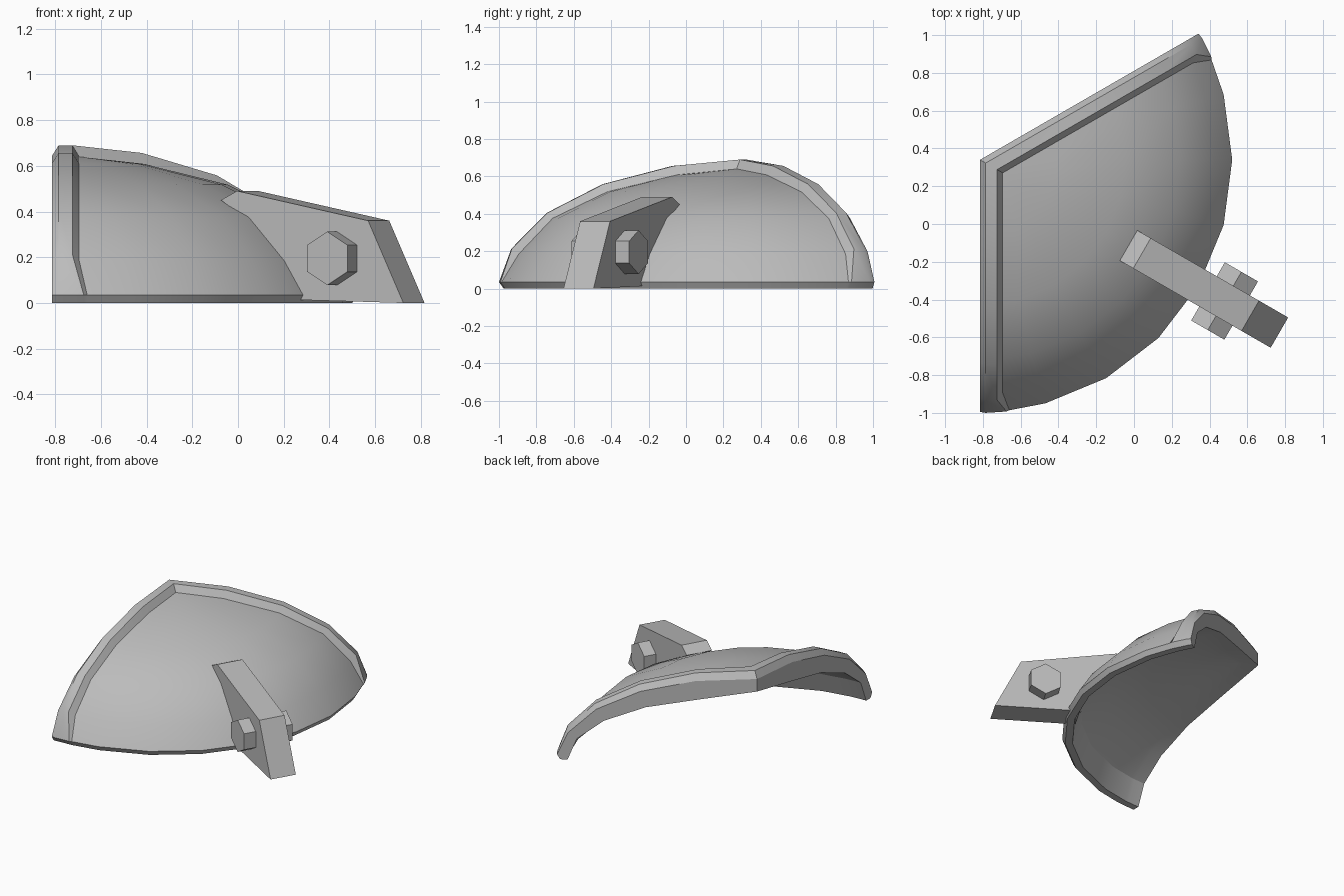
import bpy, bmesh
from math import sin, cos, asin, sqrt, radians, pi
from mathutils import Vector, Matrix

if "Cube" in bpy.data.objects:
    bpy.data.objects.remove(bpy.data.objects["Cube"])

steel = bpy.data.materials.new("plain grey steel")
grey = (0.5, 0.5, 0.5, 1)
steel.diffuse_color = grey
steel.use_nodes = True
steel.node_tree.nodes["Principled BSDF"].inputs["Base Color"].default_value = grey

CORNER = Vector((-0.815, 0.34, 0))     # where the two straight edges meet
FIRST, LAST = radians(-90), radians(30)
MID = (FIRST + LAST) / 2
STEPS = 8


def finish(name, bm):
    bmesh.ops.remove_doubles(bm, verts=bm.verts, dist=0.0005)
    bmesh.ops.recalc_face_normals(bm, faces=bm.faces)
    mesh = bpy.data.meshes.new(name)
    bm.to_mesh(mesh)
    bm.free()
    mesh.materials.append(steel)
    ob = bpy.data.objects.new(name, mesh)
    bpy.context.collection.objects.link(ob)
    bpy.ops.object.select_all(action='DESELECT')
    ob.select_set(True)
    bpy.context.view_layer.objects.active = ob
    bpy.ops.object.shade_smooth_by_angle(angle=radians(28))
    return ob


def polar(angle, r):
    return Vector((cos(angle) * r, sin(angle) * r, 0))


def edge_point(angle, side, r, d):
    """Point at distance r from the corner, on a line d inside a straight edge."""
    along = max(sqrt(max(r * r - d * d, 0)), d / sqrt(3))
    return CORNER + polar(angle, along) + polar(angle + side * pi / 2, d)


# Dome shell: radial profiles for raised rim, panel and underside
def quarter(radius, height, n=5):
    return [(radius * sin(i * pi / 10), height * cos(i * pi / 10)) for i in range(n)]


foot = (1.315, 0)
under = [(1.265, 0)] + quarter(1.265, 0.5)[:0:-1] + [(0, 0.55)]
rim = quarter(1.34, 0.69) + [(1.34, 0.035), foot] + under
bevel = [(r * 0.99, z * 0.93) for r, z in quarter(1.34, 0.69)] + [(1.335, 0.035), foot] + under
panel = quarter(1.31, 0.64, 4) + [(1.24, 0.185), (1.335, 0.035), foot] + under
BASE_ROW = 5                           # the rim fades into the panel here

# inset from the straight edge on the upper rows, inset near the base, profile
EDGE_COLUMNS = [(0, 0, bevel), (0.03, 0.03, rim), (0.09, 0.14, rim), (0.12, 0.155, panel)]
INSET = EDGE_COLUMNS[-1][0]


def edge_row(i, angle, side):
    points = []
    for upper, lower, prof in EDGE_COLUMNS:
        r, z = prof[i]
        d = lower if i in (BASE_ROW, BASE_ROW + 1) else upper
        points.append(edge_point(angle, side, r, d) + Vector((0, 0, z)))
    return points


def shell_row(i):
    r, z = panel[i]
    middle = []
    for k in range(1, STEPS):
        if r < INSET:
            p = CORNER + polar(MID, INSET * 2 / sqrt(3))
        else:
            # near the corner the panel narrows between the rims
            margin = asin(INSET / r) if r < 0.6 else 0
            p = CORNER + polar(FIRST + margin + (LAST - FIRST - 2 * margin) * k / STEPS, r)
        middle.append(p + Vector((0, 0, z)))
    return edge_row(i, FIRST, 1) + middle + edge_row(i, LAST, -1)[::-1]


bm = bmesh.new()
rows = [[bm.verts.new(p) for p in shell_row(i)] for i in range(len(rim))]
for a, b in zip(rows, rows[1:]):
    for k in range(len(a) - 1):
        bm.faces.new((a[k], a[k + 1], b[k + 1], b[k]))
# straight side walls
top = len(rows) - 1
m = top // 2
for c in (0, -1):
    for i in range(m - 1):
        bm.faces.new((rows[i][c], rows[i + 1][c], rows[top - i - 1][c], rows[top - i][c]))
    bm.faces.new((rows[m - 1][c], rows[m][c], rows[m + 1][c]))
bmesh.ops.dissolve_degenerate(bm, dist=0.0005, edges=bm.edges)
finish("dome_shell", bm)


# Lug plate along the middle of the sector
def extruded(name, outline, width):
    bm = bmesh.new()
    place = Matrix.Translation(CORNER) @ Matrix.Rotation(MID, 4, 'Z')
    ends = [[bm.verts.new(place @ Vector((s, y, z))) for s, z in outline]
            for y in (-width / 2, width / 2)]
    for loop in ends:
        bm.faces.new(loop)
    n = len(outline)
    for k in range(n):
        bm.faces.new((ends[0][k], ends[0][(k + 1) % n], ends[1][(k + 1) % n], ends[1][k]))
    return finish(name, bm)


extruded("lug_plate", [(0.908, 0.45), (0.99, 0.49), (1.652, 0.36), (1.83, 0),
                       (1.245, 0.015), (1.15, 0.25), (1.02, 0.38)], 0.185)

# Hexagonal pin through the lug
extruded("hex_pin", [(1.495 + 0.117 * sin(k * pi / 3), 0.195 + 0.117 * cos(k * pi / 3))
                     for k in range(6)], 0.356)
